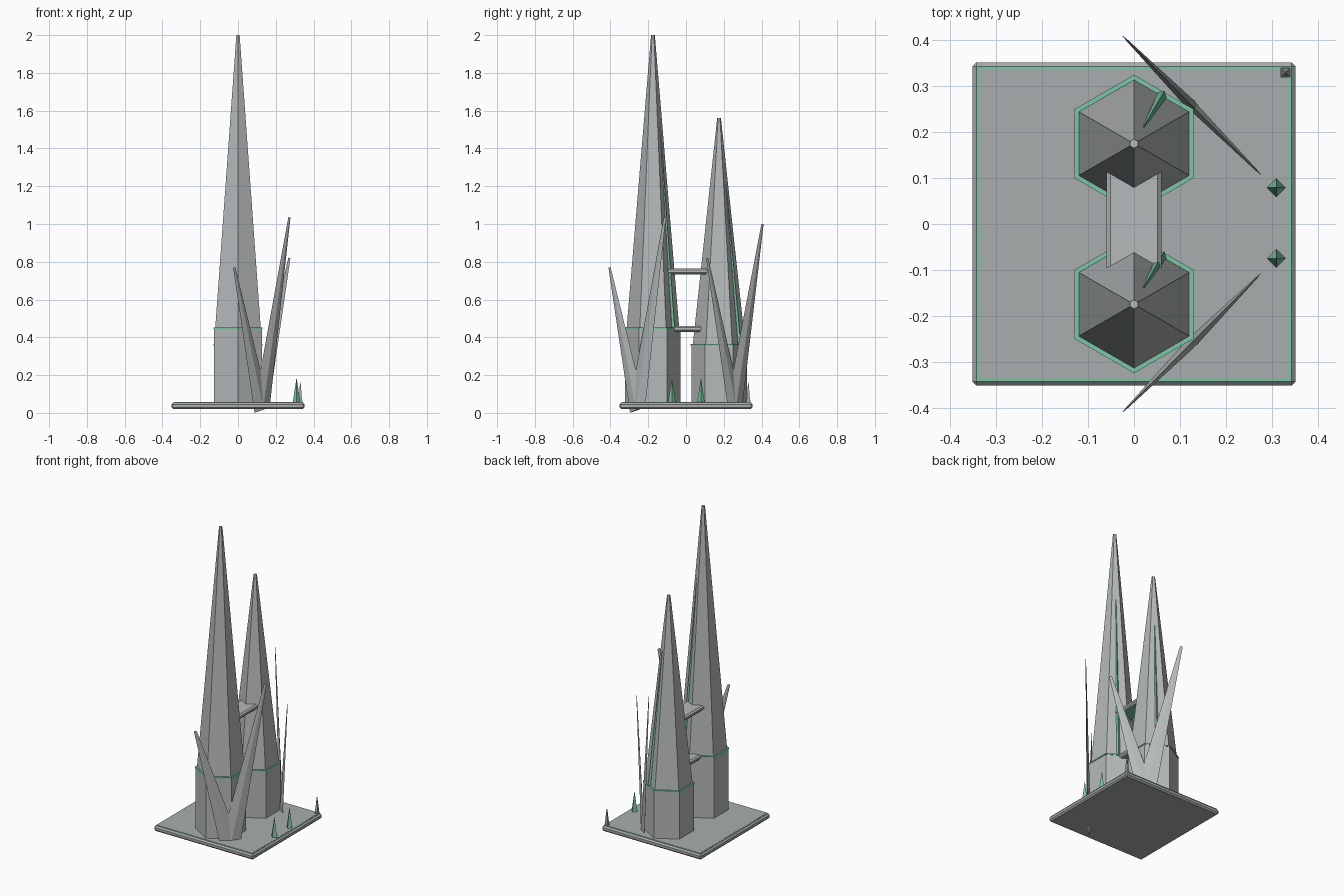
import bpy, math
from mathutils import Vector, Matrix

cube = bpy.data.objects.get("Cube")
if cube:
    bpy.data.objects.remove(cube, do_unlink=True)


def material(name, r, g, b):
    m = bpy.data.materials.new(name)
    m.use_nodes = True
    m.diffuse_color = (r, g, b, 1)
    m.node_tree.nodes["Principled BSDF"].inputs["Base Color"].default_value = (r, g, b, 1)
    return m


STONE = material("pale grey stone", 0.47, 0.49, 0.49)
DECK = material("grey deck", 0.40, 0.42, 0.42)
GREEN = material("jade green", 0.20, 0.57, 0.37)


def box(name, mat, center, size, bevel=0):
    """Box, with optional chamfered edges."""
    bpy.ops.mesh.primitive_cube_add(size=1, location=center)
    ob = bpy.context.object
    ob.name = name
    ob.data.transform(Matrix.Diagonal((*size, 1)))
    ob.data.materials.append(mat)
    if bevel:
        mod = ob.modifiers.new("chamfer", "BEVEL")
        mod.width = bevel
        mod.segments = 1
    return ob


def frustum(name, mat, sides, r1, r2, x, y, z1, z2, turn=0.0):
    """Upright tapered prism from z1 to z2."""
    bpy.ops.mesh.primitive_cone_add(vertices=sides, radius1=r1, radius2=r2, depth=z2 - z1,
                                    location=(x, y, (z1 + z2) / 2), rotation=(0, 0, turn))
    ob = bpy.context.object
    ob.name = name
    ob.data.materials.append(mat)
    return ob


def blade(name, mat, start, end, across, w1, w2, ratio):
    """Flattened four-sided spike; 'across' is the wide direction."""
    start, end = Vector(start), Vector(end)
    axis = (end - start).normalized()
    wide = Vector(across)
    wide = (wide - axis * wide.dot(axis)).normalized()
    thin = axis.cross(wide)
    bpy.ops.mesh.primitive_cone_add(vertices=4, radius1=w1, radius2=w2, depth=(end - start).length)
    ob = bpy.context.object
    ob.name = name
    ob.data.materials.append(mat)
    frame = Matrix((wide, thin * ratio, axis)).transposed().to_4x4()
    ob.data.transform(Matrix.Translation((start + end) / 2) @ frame)
    return ob


# Base slab with a thin green border line
box("base_slab", DECK, (0, 0, 0.037), (0.704, 0.704, 0.034), 0.009)
box("base_trim", GREEN, (0, 0, 0.053), (0.686, 0.686, 0.006))
box("base_top", DECK, (0, 0, 0.054), (0.674, 0.674, 0.006))

# Two hexagonal towers: body, green ledge, spire and a green fin on one face
for side, y, ledge, top, fin_top in (("front", -0.175, 0.45, 2.0, 1.54),
                                     ("back", 0.175, 0.362, 1.56, 1.21)):
    frustum(side + "_tower_body", STONE, 6, 0.147, 0.147, 0, y, 0.05, ledge - 0.004)
    frustum(side + "_tower_ledge", GREEN, 6, 0.15, 0.15, 0, y, ledge - 0.005, ledge + 0.003)
    frustum(side + "_spire", STONE, 6, 0.139, 0.01, 0, y, ledge, top)
    out = Vector((math.cos(math.pi / 3), math.sin(math.pi / 3), 0))
    center = Vector((0, y, 0))
    blade(side + "_spire_fin", GREEN, center + out * 0.122 + Vector((0, 0, ledge)),
          center + out * 0.041 + Vector((0, 0, fin_top)), (-out.y, out.x, 0), 0.011, 0.002, 1)

# Chamfered bridges joining the towers, green underneath
for name, z in (("lower_bridge", 0.445), ("upper_bridge", 0.75)):
    box(name, STONE, (0, 0, z), (0.12, 0.26, 0.03), 0.009)
    box(name + "_underside", GREEN, (0, 0, z - 0.0155), (0.102, 0.24, 0.003))

# Two V-shaped pairs of leaning blades
for name, y, start_z, tip, width in (
        ("front_outer_blade", -0.257, 0.0165, (-0.02, -0.405, 0.77), 0.058),
        ("front_inner_blade", -0.257, 0.036, (0.272, -0.112, 1.035), 0.058),
        ("back_inner_blade", 0.257, 0.036, (0.272, 0.112, 0.82), 0.05),
        ("back_outer_blade", 0.257, 0.036, (-0.02, 0.405, 1.0), 0.058)):
    across = (1, 1, 0) if y < 0 else (1, -1, 0)
    blade(name, STONE, (0.127, y, start_z), tip, across, width, 0.008, 0.2)

# Small crystals along the edge and a corner marker
for name, y in (("front_crystal", -0.075), ("back_crystal", 0.079)):
    frustum(name, GREEN, 4, 0.021, 0.001, 0.31, y, 0.05, 0.18)
box("corner_marker_foot", GREEN, (0.33, 0.33, 0.06), (0.022, 0.022, 0.01))
frustum("corner_marker", DECK, 4, 0.0135, 0.002, 0.33, 0.33, 0.06, 0.16, math.pi / 4)
